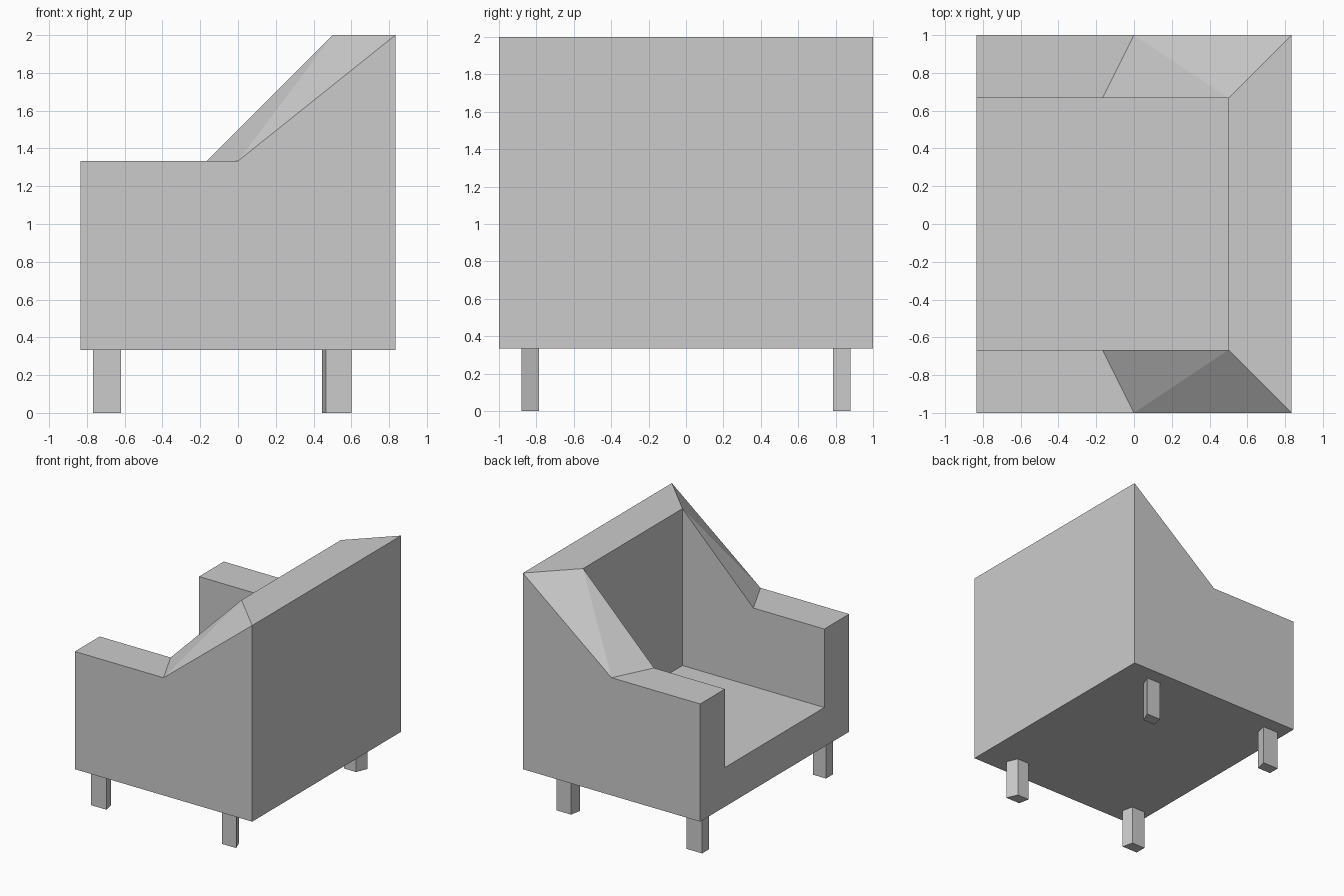
import bpy, bmesh

if "Cube" in bpy.data.objects:
    bpy.data.objects.remove(bpy.data.objects["Cube"])

T = 1 / 3  # the chair is laid out in thirds of a unit


def finish(name, bm):
    bmesh.ops.recalc_face_normals(bm, faces=bm.faces[:])
    mesh = bpy.data.meshes.new(name)
    bm.to_mesh(mesh)
    bm.free()
    obj = bpy.data.objects.new(name, mesh)
    bpy.context.collection.objects.link(obj)
    return obj


# Armchair body: an outer and an inner side profile (x, z), joined by sloping arm tops
outer = [(-2.5*T, T), (2.5*T, T), (2.5*T, 6*T), (0, 4*T), (-2.5*T, 4*T)]
inner = [(-2.5*T, 2*T), (1.5*T, 2*T), (1.5*T, 6*T), (-0.5*T, 4*T), (-2.5*T, 4*T)]

bm = bmesh.new()


def ring(profile, y):
    return [bm.verts.new((x, y, z)) for x, z in profile]


o1, i1 = ring(outer, -1), ring(inner, -2*T)
o2, i2 = ring(outer, 1), ring(inner, 2*T)

# Arm sides, back slopes and arm tops
for o, i in ((o1, i1), (o2, i2)):
    bm.faces.new(o)
    bm.faces.new(i)
    bm.faces.new((o[3], o[2], i[2]))
    bm.faces.new((o[3], i[2], i[3]))
    bm.faces.new((o[3], i[3], i[4], o[4]))

# Underside, back panel, seat, backrest, backrest top
for a, k in ((o1, 0), (o1, 1), (i1, 0), (i1, 1)):
    b = o2 if a is o1 else i2
    bm.faces.new((a[k], a[k + 1], b[k + 1], b[k]))
bm.faces.new((o1[2], o2[2], i2[2], i1[2]))

# U-shaped face at the open end
bm.faces.new((o1[0], o1[4], i1[4], i1[0], i2[0], i2[4], o2[4], o2[0]))
finish("armchair_body", bm)


# Legs: tapered footprints, mirrored across the chair
def leg(name, side, footprint):
    bm = bmesh.new()
    base = bm.faces.new([bm.verts.new((x, side * y, 0)) for x, y in footprint])
    top = bmesh.ops.extrude_face_region(bm, geom=[base], use_keep_orig=True)
    verts = [v for v in top["geom"] if isinstance(v, bmesh.types.BMVert)]
    bmesh.ops.translate(bm, verts=verts, vec=(0, 0, T))
    finish(name, bm)


for side, label in ((-1, "right"), (1, "left")):
    leg("front_leg_" + label, side,
        [(-0.767, 0.88), (-0.62, 0.88), (-0.642, 0.785), (-0.767, 0.785)])
    leg("back_leg_" + label, side,
        [(0.465, 0.88), (0.60, 0.88), (0.56, 0.785), (0.445, 0.785)])
